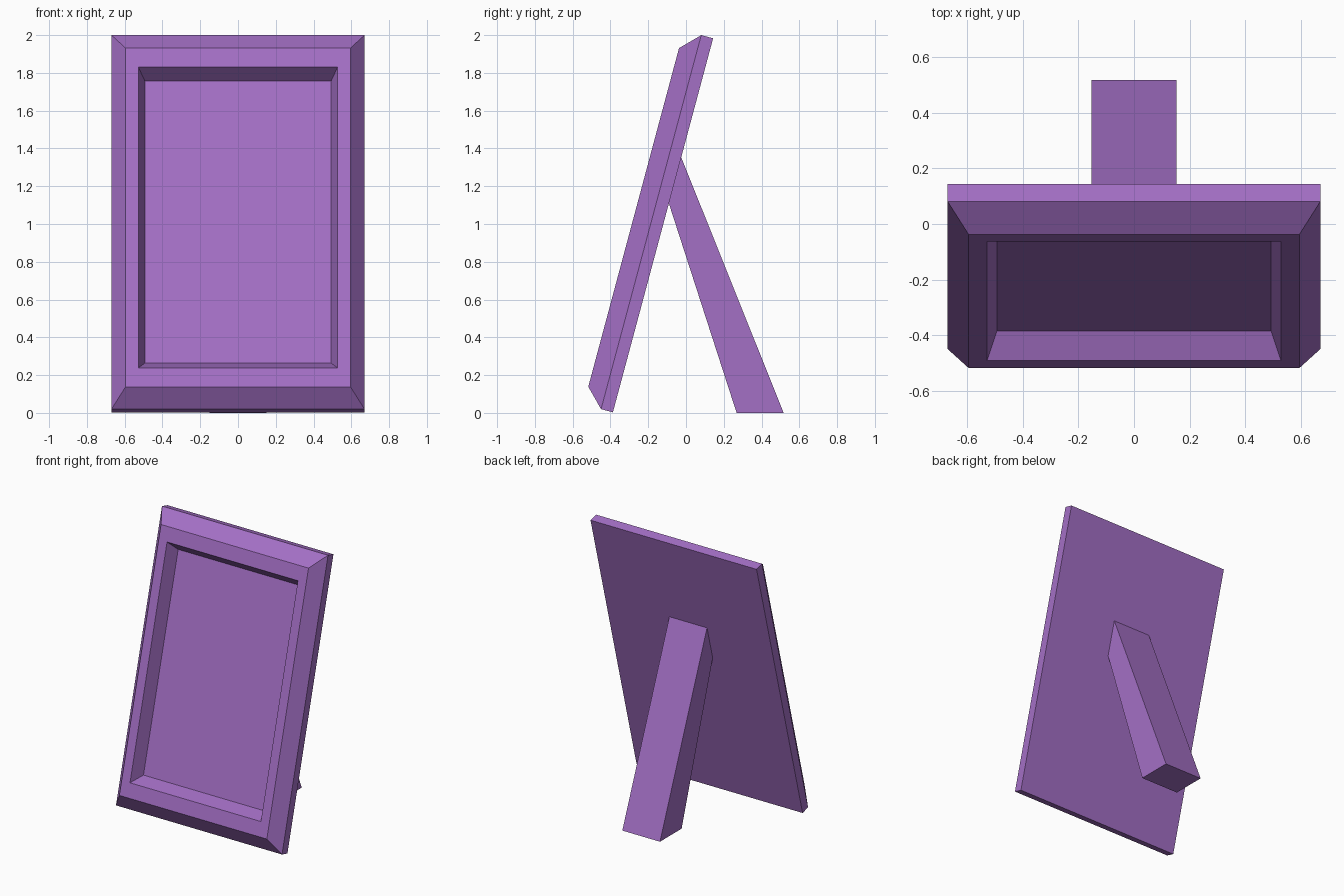
import bpy, math

if "Cube" in bpy.data.objects:
    bpy.data.objects.remove(bpy.data.objects["Cube"])

purple = bpy.data.materials.new("purple")
purple.diffuse_color = (0.37, 0.16, 0.56, 1)
purple.use_nodes = True
purple.node_tree.nodes["Principled BSDF"].inputs["Base Color"].default_value = purple.diffuse_color


def loft(name, rings):
    """Skin a series of four-point rings and cap both ends."""
    verts = [p for ring in rings for p in ring]
    faces = [(0, 1, 2, 3)]
    for r in range(len(rings) - 1):
        a = r * 4
        for i in range(4):
            j = (i + 1) % 4
            faces.append((a + j, a + i, a + 4 + i, a + 4 + j))
    last = len(verts) - 4
    faces.append(tuple(last + i for i in (3, 2, 1, 0)))
    mesh = bpy.data.meshes.new(name)
    mesh.from_pydata(verts, [], faces)
    mesh.materials.append(purple)
    obj = bpy.data.objects.new(name, mesh)
    bpy.context.collection.objects.link(obj)
    return obj


def rectangle(half_width, inset, depth):
    """Upright rectangle, depth measured from the back towards the front."""
    lo, hi = inset, 2.05 - inset
    return [(-half_width, -depth, lo), (-half_width, -depth, hi),
            (half_width, -depth, hi), (half_width, -depth, lo)]


# Picture frame: back, side edge, chamfer, front border, recessed panel
frame = loft("picture_frame", [
    rectangle(0.67, 0.0, 0.0),
    rectangle(0.67, 0.0, 0.065),
    rectangle(0.595, 0.097, 0.161),
    rectangle(0.528, 0.2, 0.161),
    rectangle(0.493, 0.252, 0.066),
])
frame.location = (0, -0.387, 0.003)
frame.rotation_euler = (math.radians(-15), 0, 0)

# Easel leg: side profile extruded across x, top end lying on the frame back
profile = [(-0.026, 1.355), (-0.091, 1.11), (0.268, 0.0), (0.517, 0.0)]
loft("easel_leg", [[(x, y, z) for y, z in profile] for x in (0.152, -0.152)])

# Make all normals point outward
import bmesh
for obj in bpy.data.objects:
    bm = bmesh.new()
    bm.from_mesh(obj.data)
    bmesh.ops.recalc_face_normals(bm, faces=bm.faces)
    bm.to_mesh(obj.data)
    bm.free()
